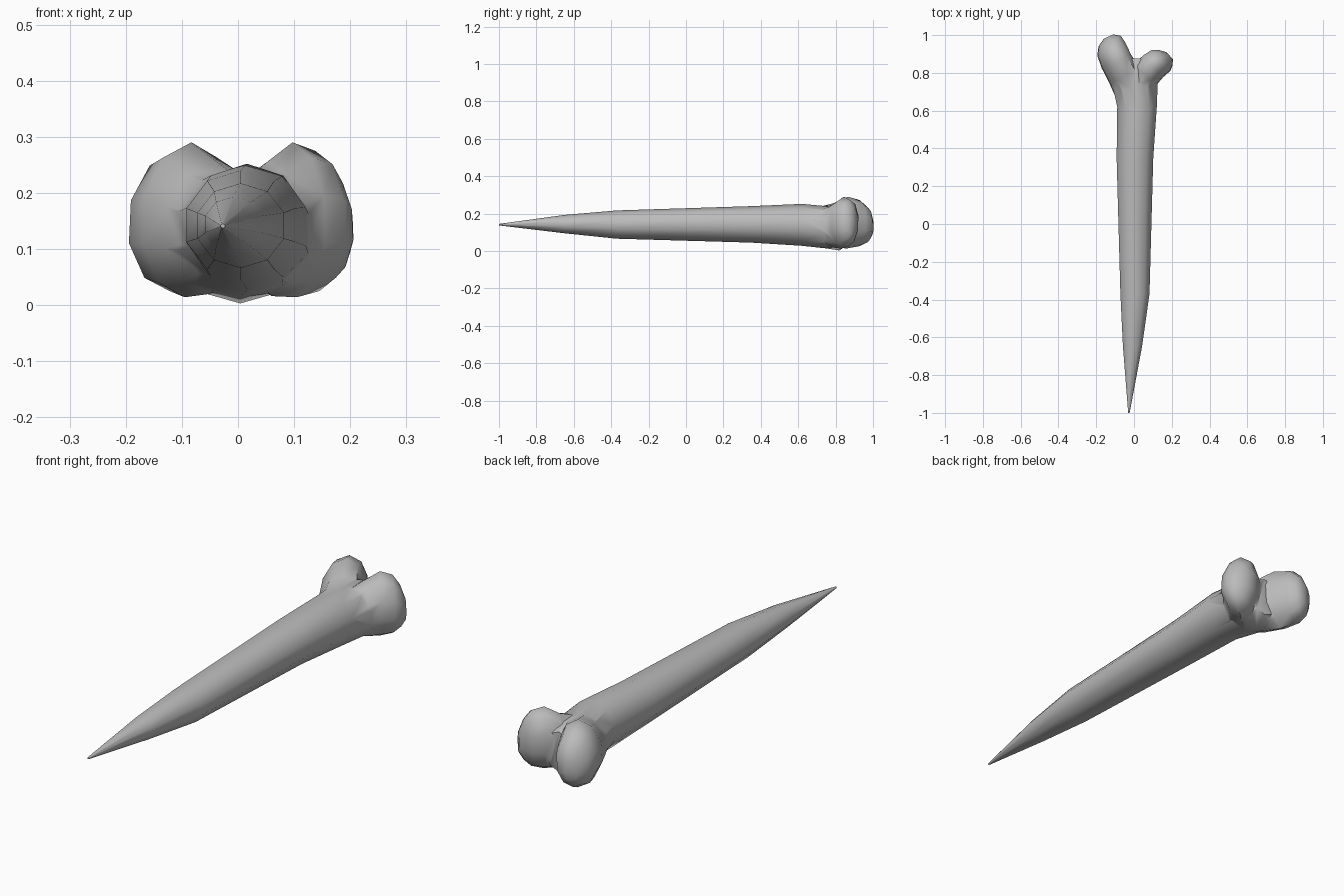
import bpy, bmesh, math
from mathutils import Vector

if "Cube" in bpy.data.objects:
    bpy.data.objects.remove(bpy.data.objects["Cube"])

bone = bpy.data.materials.new("bone grey")
bone.use_nodes = True
bone.diffuse_color = (0.5, 0.5, 0.5, 1)
bone.node_tree.nodes["Principled BSDF"].inputs["Base Color"].default_value = (0.5, 0.5, 0.5, 1)


def loft(name, rings, direction, sides=10, lean=0.0):
    """Skin upright elliptical rings: (x, y, bottom, top, half width)."""
    side = Vector((direction[1], -direction[0], 0)).normalized()
    bm = bmesh.new()
    loops = []
    for x, y, low, high, w in rings:
        mid, h = (low + high) / 2, (high - low) / 2
        loop = []
        for i in range(sides):
            a = math.tau * i / sides + math.pi / 2
            c, s = math.cos(a), math.sin(a)
            p = Vector((x, y, mid + h * s)) + side * w * (c + lean * max(s, 0))
            loop.append(bm.verts.new(p))
        loops.append(loop)
    for a, b in zip(loops, loops[1:]):
        for i in range(sides):
            j = (i + 1) % sides
            bm.faces.new((a[i], a[j], b[j], b[i]))
    bm.faces.new(loops[0])
    bm.faces.new(loops[-1])
    bmesh.ops.recalc_face_normals(bm, faces=bm.faces)
    mesh = bpy.data.meshes.new(name)
    bm.to_mesh(mesh)
    bm.free()
    mesh.materials.append(bone)
    ob = bpy.data.objects.new(name, mesh)
    bpy.context.collection.objects.link(ob)
    return ob


# Tapering shaft, from the point to the root of the fork
shaft = loft("bone_spike", [
    (-0.027, -1.0, 0.137, 0.145, 0.004),
    (-0.008, -0.65, 0.095, 0.193, 0.053),
    (0.005, -0.37, 0.066, 0.217, 0.081),
    (0.005, 0.35, 0.045, 0.240, 0.102),
    (0.016, 0.62, 0.028, 0.252, 0.110),
    (0.004, 0.75, 0.014, 0.240, 0.128),
    (0.004, 0.82, 0.003, 0.238, 0.135),
    (0.004, 0.875, 0.04, 0.215, 0.07),
], (0, 1))

# Two knuckles spreading from the shaft
right_knuckle = loft("right_knuckle", [
    (0.0, 0.64, 0.06, 0.22, 0.08),
    (-0.05, 0.78, 0.020, 0.255, 0.092),
    (-0.095, 0.86, 0.014, 0.290, 0.088),
    (-0.122, 0.925, 0.025, 0.272, 0.084),
    (-0.130, 0.968, 0.045, 0.232, 0.067),
    (-0.135, 0.992, 0.085, 0.175, 0.028),
], (-0.42, 0.9), lean=0.15)
left_knuckle = loft("left_knuckle", [
    (0.02, 0.70, 0.06, 0.22, 0.08),
    (0.06, 0.79, 0.016, 0.255, 0.085),
    (0.105, 0.835, 0.014, 0.290, 0.080),
    (0.145, 0.865, 0.025, 0.275, 0.076),
    (0.170, 0.880, 0.05, 0.235, 0.055),
    (0.190, 0.890, 0.085, 0.175, 0.025),
], (0.75, 0.66), lean=-0.15)

# Fuse the knuckles into the shaft
bpy.context.view_layer.objects.active = shaft
shaft.select_set(True)
for knuckle in (right_knuckle, left_knuckle):
    mod = shaft.modifiers.new("fuse", 'BOOLEAN')
    mod.operation = 'UNION'
    mod.solver = 'EXACT'
    mod.object = knuckle
    bpy.ops.object.modifier_apply(modifier=mod.name)
    bpy.data.objects.remove(knuckle)
bpy.ops.object.shade_smooth_by_angle(angle=math.radians(50))
